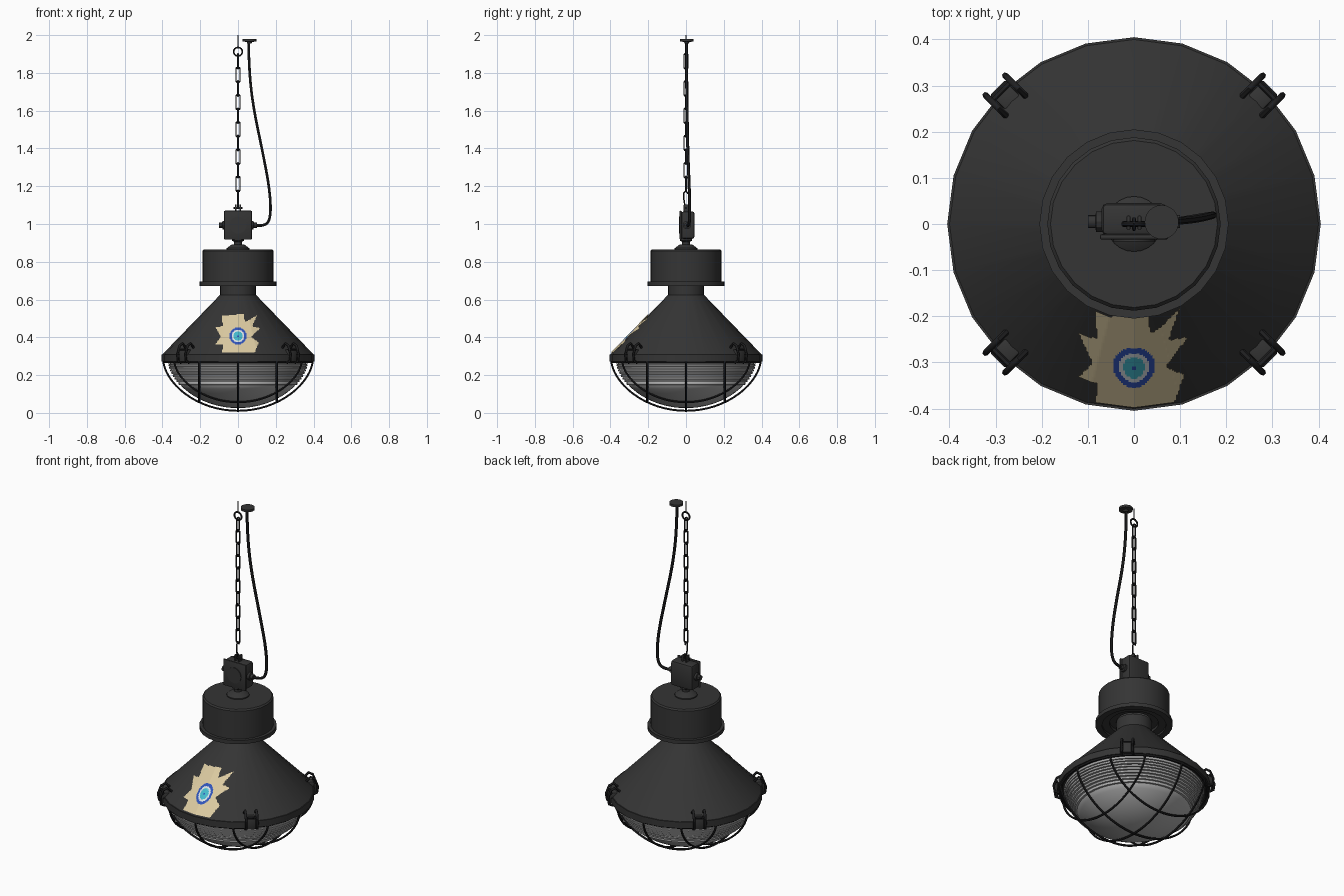
import bpy, bmesh
from math import sin, cos, pi, sqrt, atan2, floor, hypot
from mathutils import Matrix

if "Cube" in bpy.data.objects:
    bpy.data.objects.remove(bpy.data.objects["Cube"])


def material(name, r, g, b):
    m = bpy.data.materials.new(name)
    m.use_nodes = True
    m.diffuse_color = (r, g, b, 1)
    m.node_tree.nodes["Principled BSDF"].inputs["Base Color"].default_value = (r, g, b, 1)
    return m


metal = material("charcoal metal", .035, .035, .035)
black = material("black wire", .014, .014, .015)
glass = material("grey glass", .42, .42, .42)
cream = material("cream petal", .72, .6, .36)
blue = material("deep blue", .03, .09, .5)
white = material("pale white", .75, .82, .85)
cyan = material("cyan", .06, .5, .62)


def finish(name, bm, mats, smooth=True):
    bmesh.ops.recalc_face_normals(bm, faces=bm.faces)
    me = bpy.data.meshes.new(name)
    bm.to_mesh(me)
    bm.free()
    ob = bpy.data.objects.new(name, me)
    bpy.context.collection.objects.link(ob)
    for m in mats:
        me.materials.append(m)
    if smooth:
        activate(ob)
        bpy.ops.object.shade_smooth_by_angle()
    return ob


def activate(ob):
    bpy.ops.object.select_all(action='DESELECT')
    ob.select_set(True)
    bpy.context.view_layer.objects.active = ob


def lathe(name, profile, mat, sides=24, matrix=None):
    """Revolve (radius, height) points around z."""
    bm = bmesh.new()
    rings = [[bm.verts.new((r * cos(2 * pi * i / sides), r * sin(2 * pi * i / sides), z))
              for i in range(sides)] for r, z in profile]
    for a, b in zip(rings, rings[1:]):
        for i in range(sides):
            j = (i + 1) % sides
            bm.faces.new((a[i], a[j], b[j], b[i]))
    bmesh.ops.remove_doubles(bm, verts=bm.verts, dist=1e-5)
    if matrix:
        bm.transform(matrix)
    return finish(name, bm, [mat])


def box(name, size, center, mat, bevel=0.0, matrix=None):
    bm = bmesh.new()
    bmesh.ops.create_cube(bm, size=1, matrix=Matrix.Translation(center) @ Matrix.Diagonal((*size, 1)))
    if bevel:
        bmesh.ops.bevel(bm, geom=bm.edges[:], offset=bevel, segments=2, affect='EDGES', profile=.5)
    if matrix:
        bm.transform(matrix)
    return finish(name, bm, [mat])


def tube(name, points, radius, mat, closed=False, kind='POLY', matrix=None):
    cu = bpy.data.curves.new(name, 'CURVE')
    cu.dimensions = '3D'
    cu.bevel_depth, cu.bevel_resolution, cu.use_fill_caps = radius, 1, True
    sp = cu.splines.new(kind)
    sp.points.add(len(points) - 1)
    for p, co in zip(sp.points, points):
        p.co = (*co, 1)
    sp.use_cyclic_u = closed
    if kind == 'NURBS':
        sp.use_endpoint_u, sp.order_u, sp.resolution_u = True, 3, 6
    cu.materials.append(mat)
    ob = bpy.data.objects.new(name, cu)
    bpy.context.collection.objects.link(ob)
    activate(ob)
    bpy.ops.object.convert(target='MESH')
    if matrix:
        ob.data.transform(matrix)
    bpy.ops.object.shade_smooth_by_angle(angle=1.0)
    return ob


# Conical shade with its rim, and the neck above
R0, Z0, R1, Z1 = .4, .31, .095, .625
lathe("shade", [(.37, .285), (.37, .272), (.405, .272), (.405, Z0), (R0, Z0), (R1, Z1), (R1, .69)], metal)
# Ballast housing with flange and recessed underside
lathe("housing", [(.09, .7), (.13, .7), (.13, .685), (.17, .685), (.17, .673), (.205, .673),
                  (.205, .695), (.188, .695), (.188, .858), (.181, .866), (0, .866)], metal)
lathe("top_boss", [(.06, .865), (.06, .872), (.035, .89), (.02, .892), (.02, .905),
                   (.032, .912), (.032, .93), (0, .93)], metal)

# Ribbed glass bowl: sawtooth upper band, smooth lower bowl
def bowl_z(r):
    return .275 - .25 * (1 - (r / .372) ** 2) ** .6


ribs, count = [(.372, .285)], 9
for i in range(count):
    z = .27 - i * .014
    r = .372 * sqrt(max(0, 1 - ((.275 - z) / .25) ** (1 / .6)))
    ribs += [(r, z), (r - .002, z - .009), (r - .013, z - .0095)]
edge = ribs[-1][0]
lower = [(edge * cos(pi / 2 * i / 9), bowl_z(edge * cos(pi / 2 * i / 9))) for i in range(10)]
lathe("glass_bowl", ribs + lower[1:], glass, sides=48)

# Wire guard: three arcs each way over the bowl
def guard_z(r):
    return .275 - .264 * max(0, 1 - (r / .395) ** 2) ** .6


for turn in (0, pi / 2):
    for off in (-.205, 0, .205):
        half = sqrt(.395 ** 2 - off ** 2)
        arc = []
        for i in range(33):
            x = -half * cos(pi * i / 32)
            arc.append((x, off, guard_z(hypot(x, off))))
        tube("guard_wire", arc, .006, black, matrix=Matrix.Rotation(turn, 4, 'Z'))
tube("guard_ring", [(.39 * cos(pi * i / 12), .39 * sin(pi * i / 12), .272) for i in range(24)],
     .008, black, closed=True)

# Four spring clips on the rim
for k in range(4):
    m = Matrix.Rotation(pi / 4 + k * pi / 2, 4, 'Z')
    box("clip_bracket", (.06, .045, .035), (.378, 0, .318), metal, .006, m)
    box("clip_lever", (.012, .045, .06), (.412, 0, .3), metal, .003, m)
    for s in (-.03, .03):
        tube("clip_wire", [(.395, s, .265), (.42, s, .275), (.425, s, .31), (.408, s, .355),
                           (.385, s, .368), (.362, s, .345)], .007, black, matrix=m)
    tube("clip_pin", [(.408, -.03, .335), (.408, .03, .335)], .007, black, matrix=m)

# Junction box with lid, cable glands and hanging lug
box("junction_box", (.14, .07, .145), (0, .01, .994), metal, .012)
box("box_lid", (.148, .012, .153), (0, -.028, .994), metal, .005)
lathe("lid_disc", [(.045, 0), (.045, .004), (0, .004)], metal,
      matrix=Matrix.Translation((0, -.034, .994)) @ Matrix.Rotation(pi / 2, 4, 'X'))
for s in (-1, 1):
    lathe("cable_gland", [(0, .06), (.022, .06), (.022, .082), (.014, .084), (.014, .1), (0, .1)], metal, 12,
          Matrix.Translation((0, .005, .994)) @ Matrix.Rotation(s * pi / 2, 4, 'Y'))
for s in (-.012, .012):
    box("hanging_lug", (.008, .03, .045), (s, .003, 1.08), metal, .002)
tube("lug_bolt", [(-.025, 0, 1.085), (.025, 0, 1.085)], .006, black)

# Chain of alternating oval links, lower hook, eye ring and top rod
def oval(width, height, z):
    pts = []
    for i in range(12):
        a = 2 * pi * (i + .5) / 12
        pts.append((width * cos(a), 0, z + width * sin(a) + (height - width) * (1 if sin(a) > 0 else -1)))
    return pts


for i in range(10):
    tube("chain_link", oval(.011, .041, 1.212 + i * .0722), .0045, black, closed=True,
         matrix=Matrix.Rotation(pi / 2 * (i % 2), 4, 'Z'))
tube("chain_hook", [(0, .01, 1.16), (0, 0, 1.178), (0, -.011, 1.165), (0, -.011, 1.13), (0, -.008, 1.11),
                    (0, 0, 1.085), (0, .01, 1.1)], .0045, black)
tube("eye_ring", [(.023 * cos(pi * i / 8), 0, 1.912 + .023 * sin(pi * i / 8)) for i in range(16)],
     .005, black, closed=True)
tube("top_rod", [(0, 0, 1.935), (0, 0, 2)], .003, black)

# Ceiling cap and hanging power cable
lathe("ceiling_cap", [(0, 1.955), (.012, 1.955), (.014, 1.964), (.037, 1.966), (.037, 1.979), (0, 1.979)],
      metal, matrix=Matrix.Translation((.06, .004, 0)))
tube("power_cable", [(.056, .003, 1.96), (.058, .003, 1.82), (.08, .005, 1.62), (.135, .01, 1.36),
                     (.168, .018, 1.18), (.175, .02, 1.04), (.145, .015, .985), (.085, .005, .994)],
     .008, black, kind='NURBS')

# Painted flower: thin plate that follows the faceted cone, coloured by distance
outline = [(-.085, .51), (.03, .522), (.036, .478), (.1, .512), (.075, .455), (.118, .445), (.07, .4),
           (.11, .37), (.088, .315), (-.085, .315), (-.078, .358), (-.122, .36), (-.09, .4),
           (-.12, .45), (-.08, .456)]


def inside(x, z):
    hit = False
    for (xa, za), (xb, zb) in zip(outline, outline[1:] + outline[:1]):
        if (za > z) != (zb > z) and x < xa + (z - za) * (xb - xa) / (zb - za):
            hit = not hit
    return hit


def on_cone(x, z):
    r = R0 + (z - Z0) * (R1 - R0) / (Z1 - Z0)
    step = pi / 12
    mid = 0
    for _ in range(3):
        y = (r * cos(step / 2) - x * sin(mid)) / cos(mid)
        mid = (floor(atan2(x, y) / step) + .5) * step
    y = (r * cos(step / 2) - x * sin(mid)) / cos(mid)
    return x, -y - .004, z + .003


bm = bmesh.new()
n, cell = 62, .004
grid = [[bm.verts.new(on_cone((i - n / 2) * cell, .312 + j * cell)) for j in range(n)] for i in range(n)]
bands = [(.006, 1), (.023, 3), (.033, 2), (.045, 1)]
for i in range(n - 1):
    for j in range(n - 1):
        x, z = (i + .5 - n / 2) * cell, .312 + (j + .5) * cell
        if inside(x, z):
            f = bm.faces.new((grid[i][j], grid[i + 1][j], grid[i + 1][j + 1], grid[i][j + 1]))
            d = hypot(x, z - .404)
            f.material_index = next((m for limit, m in bands if d < limit), 0)
bmesh.ops.delete(bm, geom=[v for v in bm.verts if not v.link_faces], context='VERTS')
flower = finish("painted_flower", bm, [cream, blue, white, cyan], smooth=False)
if flower.data.polygons[0].normal.y > 0:
    flower.data.flip_normals()
